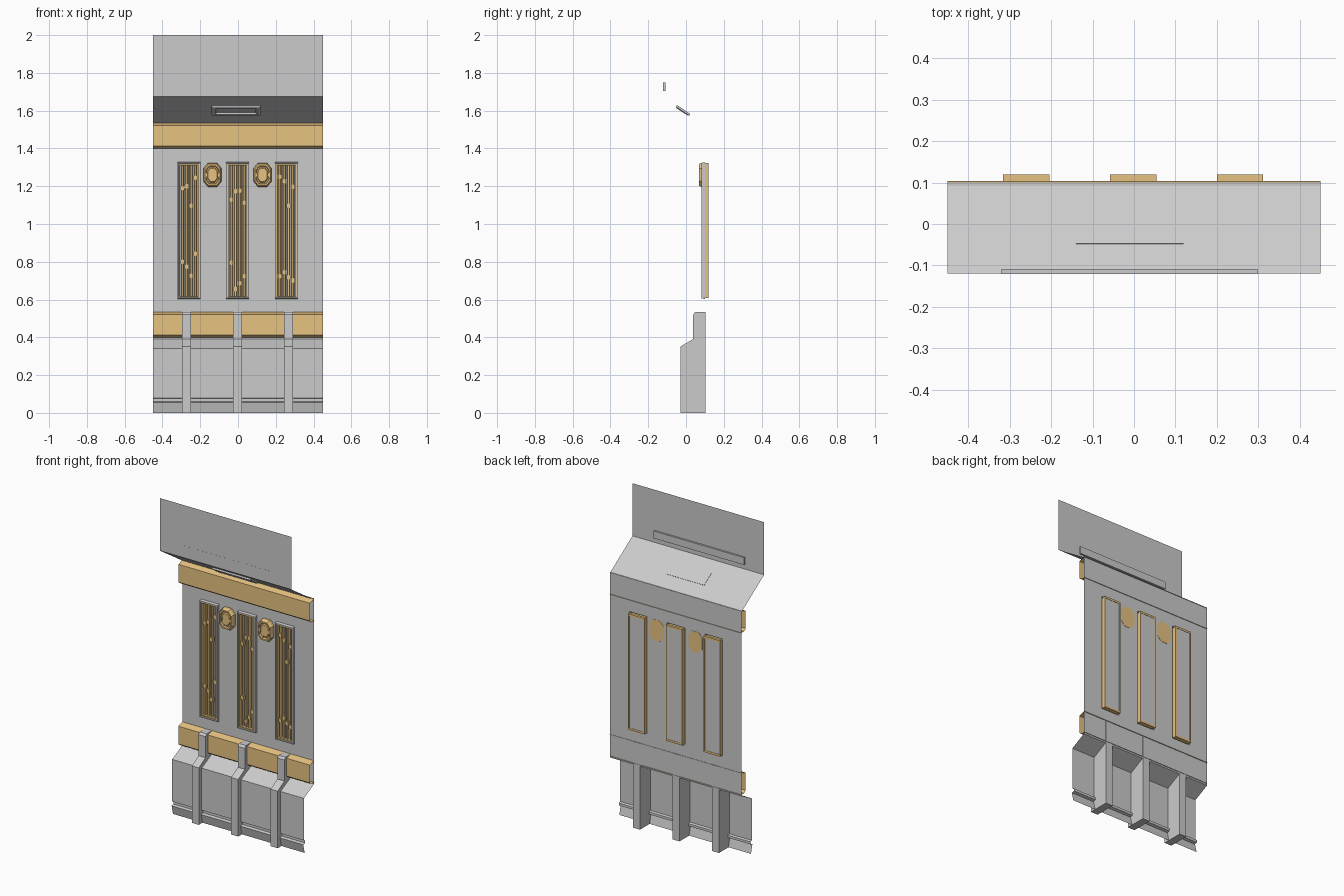
import bpy, bmesh, math, random
from mathutils import Matrix, Vector

if "Cube" in bpy.data.objects:
    bpy.data.objects.remove(bpy.data.objects["Cube"])

random.seed(3)
W = 0.45          # half width of the panel
WALL = 0.10       # depth of the main wall sheet
gold = bpy.data.materials.new("gold_paint")
gold.diffuse_color = (0.80, 0.54, 0.22, 1)
gold.use_nodes = True
gold.node_tree.nodes["Principled BSDF"].inputs["Base Color"].default_value = gold.diffuse_color


def make(name, verts, faces, mat=None, fix=False):
    me = bpy.data.meshes.new(name)
    me.from_pydata(verts, [], faces)
    if fix:
        bm = bmesh.new()
        bm.from_mesh(me)
        bmesh.ops.recalc_face_normals(bm, faces=bm.faces)
        bm.to_mesh(me)
        bm.free()
    ob = bpy.data.objects.new(name, me)
    bpy.context.collection.objects.link(ob)
    if mat:
        me.materials.append(mat)
    return ob


def sheet(name, profile, mat=None):
    """Open (y, z) profile, listed top to bottom, swept across the width."""
    v = [(x, y, z) for y, z in profile for x in (-W, W)]
    f = [(2*i, 2*i+2, 2*i+3, 2*i+1) for i in range(len(profile) - 1)]
    return make(name, v, f, mat)


def prism(name, profile, x0, x1, mat=None):
    """Closed (y, z) profile extruded along x with end caps."""
    n = len(profile)
    v = [(x, y, z) for x in (x0, x1) for y, z in profile]
    f = [(i, (i+1) % n, n + (i+1) % n, n + i) for i in range(n)]
    f += [tuple(range(n)), tuple(range(n, 2*n))]
    return make(name, v, f, mat, True)


def box(name, x0, x1, y0, y1, z0, z1, mat=None):
    return prism(name, [(y0, z0), (y1, z0), (y1, z1), (y0, z1)], x0, x1, mat)


def rings(name, outline, steps, cx, cz, mat=None, close=False, caps=True):
    """Stack of outlines (half width, half height, y) skinned together."""
    n = len(outline)
    v = [(cx + u*a, y, cz + w*b) for a, b, y in steps for u, w in outline]
    m = len(steps)
    f = []
    for k in range(m if close else m - 1):
        p, q = k*n, ((k+1) % m)*n
        f += [(p+i, p+(i+1) % n, q+(i+1) % n, q+i) for i in range(n)]
    if caps and not close:
        f += [tuple(range(n)), tuple(range((m-1)*n, m*n))]
    return make(name, v, f, mat, True)


rect = [(-1, -1), (1, -1), (1, 1), (-1, 1)]
octo = [(-1, -.55), (-.5, -1), (.5, -1), (1, -.55),
        (1, .55), (.5, 1), (-.5, 1), (-1, .55)]
vent_x = (-0.26, -0.002, 0.256)
VZ, VH, VW = 0.965, 0.362, 0.061   # vent centre height, half height, half width

# main wall, a grid of quads with the vent openings left out
xs = [-W] + [c + s*VW for c in vent_x for s in (-1, 1)] + [W]
zs = [0.39, VZ - VH, VZ + VH, 1.535]
wv = [(x, WALL, z) for z in zs for x in xs]
nx = len(xs)
wf = [(r*nx+c, r*nx+c+1, (r+1)*nx+c+1, (r+1)*nx+c)
      for r in range(3) for c in range(nx-1) if not (r == 1 and c % 2)]
make("main_wall", wv, wf)

# overhanging top panel and its sloped soffit
sheet("top_panel", [(-0.12, 2.0), (-0.12, 1.675), (0.092, 1.535), (WALL, 1.535)])

# sloped shelf, lower panel and kick strip
sheet("lower_panel", [(WALL, 0.39), (0.0, 0.34), (0.0, 0.08), (0.012, 0.075),
                      (0.012, 0.06), (-0.005, 0.055), (0.008, 0.0)])

# gold rails above and below the vents
for name, z in (("upper_rail", 1.0), ("lower_rail", 0.0)):
    sheet(name, [(0.104, z+.535), (0.06, z+.522), (0.06, z+.412),
                 (0.075, z+.40), (0.104, z+.40)], gold)

# ribs
rib = [(0.102, 0), (-0.028, 0), (-0.028, 0.352), (0.037, 0.39),
       (0.037, 0.52), (0.048, 0.533), (0.102, 0.533)]
for i, x in enumerate((-0.272, -0.003, 0.267)):
    prism(f"rib_{i}", rib, x - 0.024, x + 0.024)

# vents: grey surround, gold tray, grey back plate, vertical pipes
for i, x in enumerate(vent_x):
    rings(f"vent_surround_{i}", rect,
          [(VW, VH, WALL), (VW, VH-.003, .082), (.054, .354, .082),
           (.052, .345, .104)], x, VZ, None, caps=False)
    rings(f"vent_tray_{i}", rect,
          [(.054, .354, .086), (.048, .346, .086), (.048, .346, .12),
           (.056, .358, .12), (.056, .358, .104), (.054, .354, .104)],
          x, VZ, gold, close=True)
    box(f"vent_back_{i}", x-.049, x+.049, .114, .118, VZ-.347, VZ+.347)
    for k in range(4):
        px = x + (k - 1.5) * 0.023
        v, f = [], []
        for z in (VZ - .346, VZ + .346):
            v += [(px + .0085*math.cos(a*math.pi/3),
                   .104 + .0085*math.sin(a*math.pi/3), z) for a in range(6)]
        f = [(a, (a+1) % 6, 6+(a+1) % 6, 6+a) for a in range(6)]
        f += [tuple(range(6)), tuple(range(6, 12))]
        make(f"vent_pipe_{i}_{k}", v, f, gold, True)
        # small pipe clamps
        for s in (-1, 1):
            cz = VZ + s * random.uniform(.12, .31)
            box(f"pipe_clamp_{i}_{k}", px-.0105, px+.0105, .093, .113,
                cz-.012, cz+.012, gold)

# octagonal lamps between the vents
for i, x in enumerate((-0.135, 0.13)):
    rings(f"lamp_{i}", octo,
          [(.047, .064, .1015), (.047, .064, .082), (.041, .057, .068),
           (.035, .048, .068), (.032, .045, .08), (.027, .039, .08),
           (.023, .034, .074)], x, 1.26, gold)
    for s in (-1, 1):
        box(f"lamp_tab_{i}", x+s*.031-.005, x+s*.031+.005, .07, .082,
            1.25, 1.27, gold)

# recessed light set into the soffit
light = rings("soffit_light", rect,
              [(.13, .042, -.002), (.13, .042, .009), (.122, .036, .013),
               (.11, .027, .013), (.102, .021, .003)], 0, 0)
along = Vector((0, 0.212, -0.14)).normalized()
out = Vector((0, -0.14, -0.212)).normalized()
m = Matrix.Identity(4)
for r in range(3):
    m[r][0], m[r][1], m[r][2] = (1, 0, 0)[r], out[r], along[r]
m.translation = (-0.01, -0.013, 1.675 - 0.107 * 0.14 / 0.212)
light.data.transform(m)
bm = bmesh.new()
bm.from_mesh(light.data)
bmesh.ops.recalc_face_normals(bm, faces=bm.faces)
bm.to_mesh(light.data)
bm.free()

# strip let into the top panel
box("top_strip", -0.32, 0.298, -0.1205, -0.109, 1.705, 1.75)
